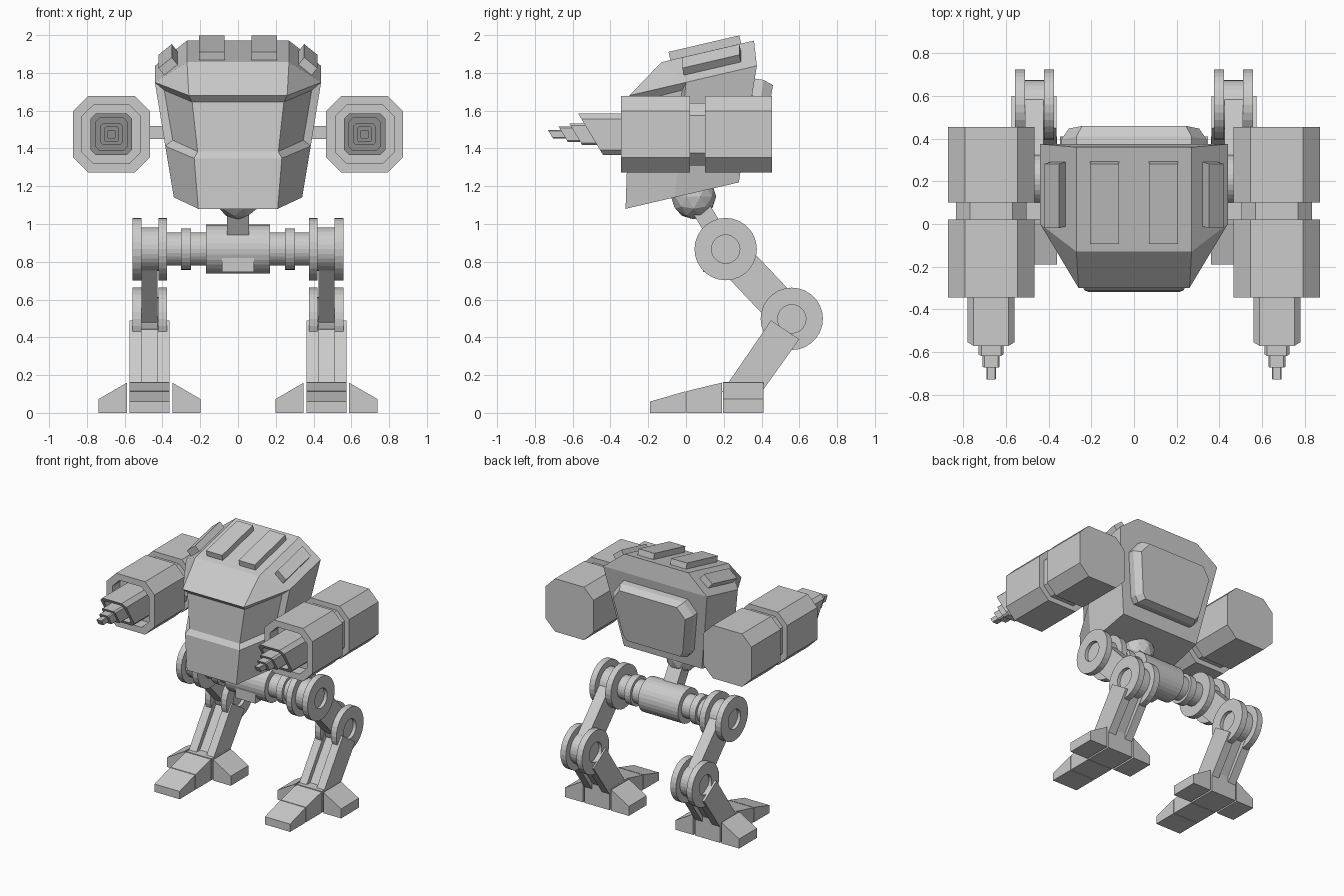
import bpy, bmesh, math
from mathutils import Vector

if "Cube" in bpy.data.objects:
    bpy.data.objects.remove(bpy.data.objects["Cube"])

grey = bpy.data.materials.new("armour grey")
grey.diffuse_color = (0.6, 0.6, 0.6, 1)
grey.use_nodes = True
grey.node_tree.nodes["Principled BSDF"].inputs["Base Color"].default_value = grey.diffuse_color


def finish(name, bm, mirror=False):
    bmesh.ops.remove_doubles(bm, verts=bm.verts, dist=1e-4)
    bmesh.ops.recalc_face_normals(bm, faces=bm.faces)
    me = bpy.data.meshes.new(name)
    bm.to_mesh(me)
    bm.free()
    me.materials.append(grey)
    ob = bpy.data.objects.new(name, me)
    bpy.context.collection.objects.link(ob)
    if mirror:
        ob.modifiers.new("Mirror", 'MIRROR').use_mirror_merge = False
    return ob


def loft_bm(rings):
    """Skin a list of equal-length rings and cap both ends."""
    bm = bmesh.new()
    vs = [[bm.verts.new(p) for p in r] for r in rings]
    n = len(rings[0])
    for a, b in zip(vs, vs[1:]):
        for i in range(n):
            j = (i + 1) % n
            bm.faces.new((a[i], a[j], b[j], b[i]))
    bm.faces.new(vs[0][::-1])
    bm.faces.new(vs[-1])
    return bm


def loft(name, rings, mirror=False):
    return finish(name, loft_bm(rings), mirror)


def prism(name, yz, x0, x1, mirror=False):
    return loft(name, [[(x, y, z) for y, z in yz] for x in (x0, x1)], mirror)


def box(name, x0, x1, y0, y1, z0, z1, mirror=False):
    return prism(name, [(y0, z0), (y1, z0), (y1, z1), (y0, z1)], x0, x1, mirror)


def lathe_x(name, centre, steps, mirror=False, n=28):
    """Round part about an x axis; steps are (x, radius)."""
    cy, cz = centre
    return loft(name, [[(x, cy + r * math.cos(2 * math.pi * i / n),
                         cz + r * math.sin(2 * math.pi * i / n))
                        for i in range(n)] for x, r in steps], mirror)


def beam(name, a, b, width, x0, x1, mirror=False):
    """Flat bar between two (y, z) points."""
    a, b = Vector(a), Vector(b)
    d = (b - a).normalized() * width / 2
    s = Vector((-d.y, d.x))
    return prism(name, [a + s, b + s, b - s, a - s], x0, x1, mirror)


def slab(name, centre, across, along, size, mirror=False):
    """Box lying on a slanted surface."""
    c, u, v = Vector(centre), Vector(across).normalized(), Vector(along).normalized()
    w = u.cross(v)
    rings = [[c + u * size[0] / 2 * i + v * size[1] / 2 * j + w * h
              for i, j in ((-1, -1), (1, -1), (1, 1), (-1, 1))] for h in (-0.02, size[2])]
    return loft(name, rings, mirror)


# ---- cabin hull: tilted six-sided rings, recessed wrap-round window ----
TILT = 0.233


def hull_ring(z0, front, side, back):
    pts = [front, side, back]
    right = [(x, y, z0 + TILT * y) for x, y in pts]
    return right + [(-x, y, z) for x, y, z in right[::-1]]


bm = loft_bm([
    hull_ring(1.155, (.21, -.32), (.34, -.06), (.33, .28)),
    hull_ring(1.42, (.232, -.311), (.385, -.033), (.38, .32)),
    hull_ring(1.75, (.26, -.30), (.44, 0), (.44, .375)),
    hull_ring(1.887, (.27, -.13), (.27, -.13), (.27, .36))])
bmesh.ops.remove_doubles(bm, verts=bm.verts, dist=1e-4)
bmesh.ops.recalc_face_normals(bm, faces=bm.faces)
window = [f for f in bm.faces if f.normal.y < -.3 and 1.4 < f.calc_center_median().z < 1.65]
bmesh.ops.inset_region(bm, faces=window, thickness=.035, depth=-.03, use_even_offset=True)
finish("cabin", bm)

# back hatch
half = [(.25, 1.32), (.28, 1.36), (.34, 1.68), (.27, 1.77)]
outline = half + [(-x, z) for x, z in half[::-1]]


def hatch_ring(off, s):
    return [(x * s, .28 + (z - 1.22) * .146 + off, 1.56 + (z - 1.56) * s - off * .14)
            for x, z in outline]


loft("back_hatch", [hatch_ring(-.03, 1), hatch_ring(.05, 1), hatch_ring(.1, .9)])

# roof armour plates
slab("roof_plate", (.138, .105, 1.911), (1, 0, 0), (0, 1, TILT), (.135, .385, .045), True)
slab("side_roof_plate", (.355, .14, 1.851), (.17, 0, -.137), (0, 1, TILT), (.09, .31, .05), True)

# ---- gun pods ----
GX, GZ = .67, 1.475


def octo(h, c, y, k=0):
    """Chamfered square ring; k slants it so the top leads."""
    q = h - c
    xz = [(h, -q), (h, q), (q, h), (-q, h), (-h, q), (-h, -q), (-q, -h), (q, -h)]
    return [(GX + x, y - k * z, GZ + z) for x, z in xz]


loft("gun_pod", [octo(.155, .06, -.25), octo(.155, .06, -.345), octo(.203, .08, -.345),
                 octo(.203, .08, .02), octo(.165, .065, .02), octo(.165, .065, .10),
                 octo(.203, .08, .10), octo(.203, .08, .455)], True)
loft("gun_barrel", [octo(.11, .028, -.2), octo(.11, .028, -.505, .6),
                    octo(.085, .022, -.505, .6), octo(.085, .022, -.44, .6)], True)
loft("gun_muzzle", [octo(.058, .012, -.38), octo(.058, .012, -.584, .6),
                    octo(.04, .008, -.584, .6), octo(.04, .008, -.65, .6),
                    octo(.022, .004, -.65, .6), octo(.022, .004, -.717, .6)], True)
box("shoulder", .36, .52, .02, .10, 1.45, 1.52, True)

# ---- neck and hip bar ----
HIP, KNEE = (.21, .867), (.56, .498)
bm = bmesh.new()
bmesh.ops.create_icosphere(bm, subdivisions=2, radius=.12)
bmesh.ops.translate(bm, verts=bm.verts, vec=(0, .04, 1.145))
finish("neck_ball", bm)
beam("neck", (.05, 1.13), HIP, .10, -.057, .057)
lathe_x("hip_drum", HIP, [(-.17, .13), (.17, .13)])
box("hip_block", -.085, .085, .09, .2, .745, .825)
lathe_x("hip_axle", HIP, [(.15, .088), (.25, .088), (.25, .11), (.302, .11),
                          (.302, .088), (.39, .088)], True)


# ---- legs ----
def joint(name, c):
    """Two large discs with sunken centres around a smaller drum."""
    lathe_x(name, c, [(.40, .075), (.375, .075), (.375, .165), (.422, .165), (.422, .115),
                      (.512, .115), (.512, .165), (.558, .165), (.558, .075), (.533, .075)], True)


joint("hip_joint", HIP)
joint("knee_joint", KNEE)
beam("thigh", HIP, KNEE, .19, .425, .51, True)

shin = [(.45, .49), (.60, .39), (.40, .11), (.19, .11)]
prism("shin_inner_plate", shin, .363, .425, True)
prism("shin_outer_plate", shin, .51, .575, True)
prism("shin_core", [(.475, .46), (.565, .40), (.37, .11), (.23, .11)], .425, .51, True)

# ---- feet: centre block, front toe in two parts, two side toes ----
box("foot_block", .362, .575, .195, .41, 0, .163, True)
prism("front_toe", [(.19, 0), (.19, .16), (.003, .115), (.003, 0)], .362, .575, True)
prism("front_toe_tip", [(-.003, 0), (-.003, .114), (-.19, .06), (-.19, 0)], .362, .575, True)


def side_toe(name, x_in, x_out):
    loft(name, [[(x_in, y, 0), (x_in, y, .16), (x_out, y, .073), (x_out, y, 0)]
                for y in (.195, .41)], True)


side_toe("outer_toe", .588, .738)
side_toe("inner_toe", .348, .198)
